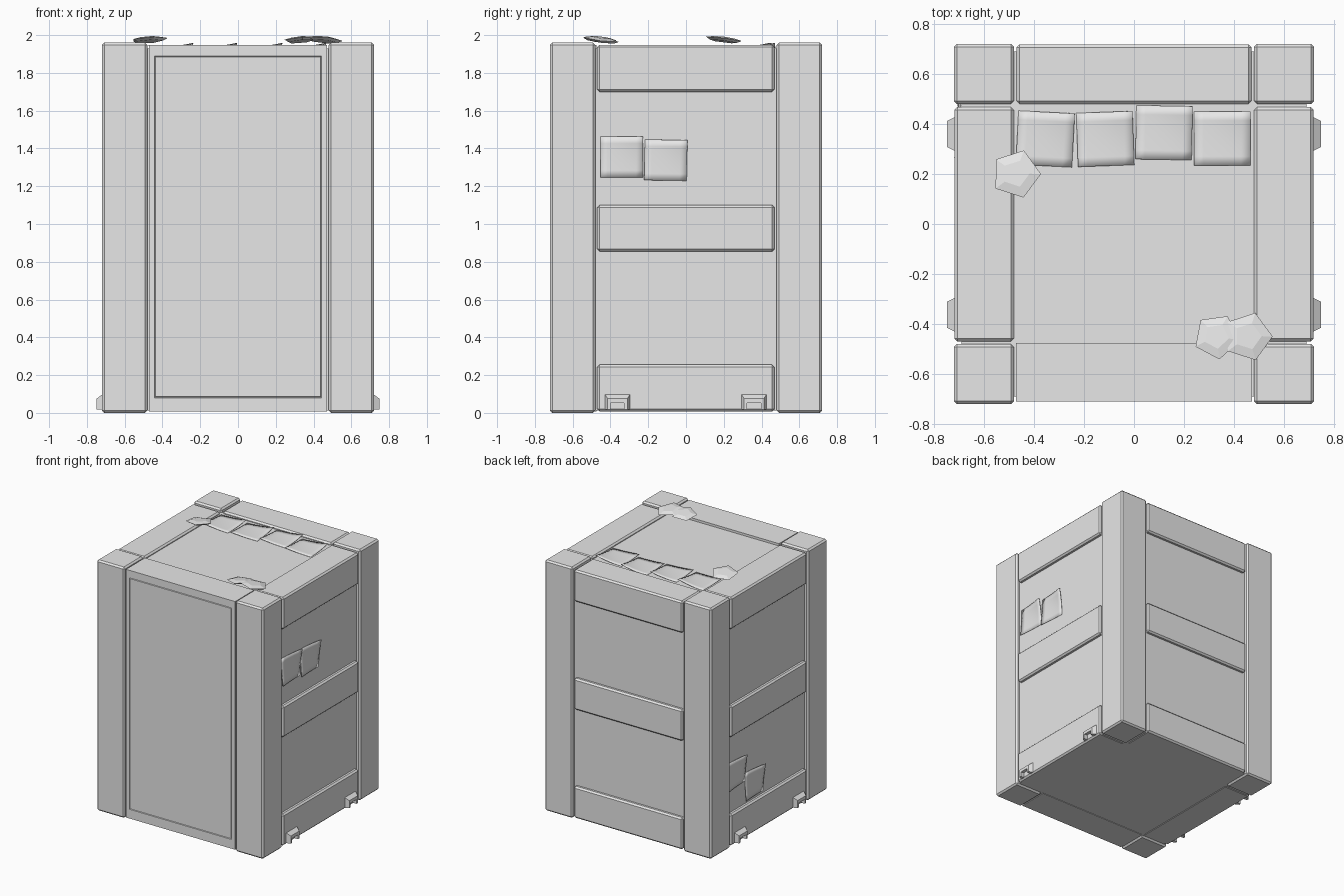
import bpy, bmesh, math
from mathutils import Vector, Matrix, Euler

if "Cube" in bpy.data.objects:
    bpy.data.objects.remove(bpy.data.objects["Cube"])

grey = bpy.data.materials.new("crate_grey")
grey.diffuse_color = (0.8, 0.8, 0.8, 1)
grey.use_nodes = True
grey.node_tree.nodes["Principled BSDF"].inputs["Base Color"].default_value = grey.diffuse_color


def finish(name, bm, bevel=0, smooth=False):
    bmesh.ops.recalc_face_normals(bm, faces=bm.faces)
    mesh = bpy.data.meshes.new(name)
    for f in bm.faces:
        f.smooth = smooth
    bm.to_mesh(mesh)
    bm.free()
    mesh.materials.append(grey)
    obj = bpy.data.objects.new(name, mesh)
    bpy.context.collection.objects.link(obj)
    if bevel:
        mod = obj.modifiers.new("bevel", "BEVEL")
        mod.width = bevel
        mod.segments = 1
    return obj


def box_mesh(lo, hi):
    lo, hi = Vector(lo), Vector(hi)
    bm = bmesh.new()
    bmesh.ops.create_cube(bm, size=1)
    for v in bm.verts:
        v.co = (lo + hi) / 2 + v.co * (hi - lo)
    return bm


def box(name, lo, hi, bevel=0.012):
    return finish(name, box_mesh(lo, hi), bevel)


# Inner body, recessed behind the frame
box("body", (-0.69, -0.69, 0.012), (0.69, 0.69, 1.93), 0)

# Four corner posts
for sx in (-1, 1):
    for sy in (-1, 1):
        xs, ys = sorted((sx * 0.48, sx * 0.72)), sorted((sy * 0.48, sy * 0.72))
        box("corner_post", (xs[0], ys[0], 0), (xs[1], ys[1], 1.96))

# Rails on both sides and the back
for z0, z1 in ((0.008, 0.255), (0.855, 1.10), (1.70, 1.948)):
    for sx in (-1, 1):
        xs = sorted((sx * 0.48, sx * 0.718))
        box("side_rail", (xs[0], -0.47, z0), (xs[1], 0.468, z1))
    box("back_rail", (-0.47, 0.48, z0), (0.47, 0.718, z1))

# Front board with a narrow groove around the door panel
bm = box_mesh((-0.472, -0.71, 0.008), (0.472, -0.475, 1.948))
front = min(bm.faces, key=lambda f: f.calc_center_median().y)
bmesh.ops.inset_region(bm, faces=[front], thickness=0.042)
for v in front.verts:
    v.co.z = 0.08 if v.co.z < 1 else 1.89
bmesh.ops.inset_region(bm, faces=[front], thickness=0.004, depth=-0.008)
bmesh.ops.inset_region(bm, faces=[front], thickness=0.004, depth=0.008)
finish("front_door", bm)

# Small hollow brackets low on both sides
OUTLINE = [(-0.068, 0.018), (-0.068, 0.1), (0.068, 0.1), (0.068, 0.018),
           (0.036, 0.018), (0.036, 0.058), (-0.036, 0.058), (-0.036, 0.018)]
OUTER = [(-0.052, 0.018), (-0.052, 0.076), (0.052, 0.076), (0.052, 0.018),
         (0.036, 0.018), (0.036, 0.052), (-0.036, 0.052), (-0.036, 0.018)]
for sx in (-1, 1):
    for yc in (-0.363, 0.36):
        bm = bmesh.new()
        a = [bm.verts.new((sx * 0.715, yc + y, z)) for y, z in OUTLINE]
        b = [bm.verts.new((sx * 0.748, yc + y, z)) for y, z in OUTER]
        for i in range(8):
            j = (i + 1) % 8
            bm.faces.new((a[i], a[j], b[j], b[i]))
        for ring in (a, b):
            for q in ((0, 1, 6, 7), (1, 2, 5, 6), (2, 3, 4, 5)):
                bm.faces.new([ring[k] for k in q])
        finish("bracket", bm)


# Slightly curled paper sheets: u and v span the sheet, n points outward
def sheet(center, u, v, n, turn, w=0.225, h=0.215):
    c, u, v, n = Vector(center), Vector(u), Vector(v), Vector(n)
    bm = bmesh.new()
    bmesh.ops.create_grid(bm, x_segments=6, y_segments=6, size=0.5)
    for p in bm.verts:
        x, y = p.co.x, p.co.y
        lift = 0.004 + 0.05 * (x + y) ** 2 * (0.5 if x + y > 0 else 0.25)
        q = Matrix.Rotation(math.radians(turn), 2) @ Vector((x * w, y * h))
        p.co = c + u * q.x + v * q.y + n * lift
    obj = finish("paper_sheet", bm, smooth=True)
    mod = obj.modifiers.new("thickness", "SOLIDIFY")
    mod.thickness = 0.002


X, Y, Z = (1, 0, 0), (0, 1, 0), (0, 0, 1)
for x, y, turn in ((-0.355, 0.34, -3), (-0.115, 0.34, 2),
                   (0.12, 0.365, -1), (0.353, 0.342, 0)):
    sheet((x, y, 1.93), X, Y, Z, turn)
for y, z, turn in ((-0.34, 1.355, 0), (-0.107, 1.338, -1)):
    sheet((0.69, y, z), Y, Z, X, turn)
for y, z, turn in ((0.375, 0.54, 1), (0.15, 0.385, -1)):
    sheet((-0.69, y, z), (0, -1, 0), Z, (-1, 0, 0), turn)


# Tilted five-sided chips on the lid
def chip(x, y, z, spin, tilt_x, tilt_y, r=0.1):
    bm = bmesh.new()
    rings = []
    for rad, h in ((0.75, -0.012), (1, 0.0), (0.55, 0.01)):
        rings.append([bm.verts.new((r * rad * math.cos(math.tau * i / 5),
                                    r * rad * math.sin(math.tau * i / 5), h))
                      for i in range(5)])
    for lo, hi in zip(rings, rings[1:]):
        for i in range(5):
            j = (i + 1) % 5
            bm.faces.new((lo[i], lo[j], hi[j], hi[i]))
    bm.faces.new(rings[0])
    bm.faces.new(rings[-1])
    rot = Euler([math.radians(t) for t in (tilt_x, tilt_y, 0)]).to_matrix()
    rot = rot @ Matrix.Rotation(math.radians(spin), 3, 'Z')
    for v in bm.verts:
        v.co = rot @ v.co + Vector((x, y, z))
    finish("lid_chip", bm)


chip(-0.472, 0.2, 1.978, 0, -7, -4)
chip(0.33, -0.45, 1.978, -10, -7, -5, 0.093)
chip(0.455, -0.45, 1.978, 0, -7, 5)
